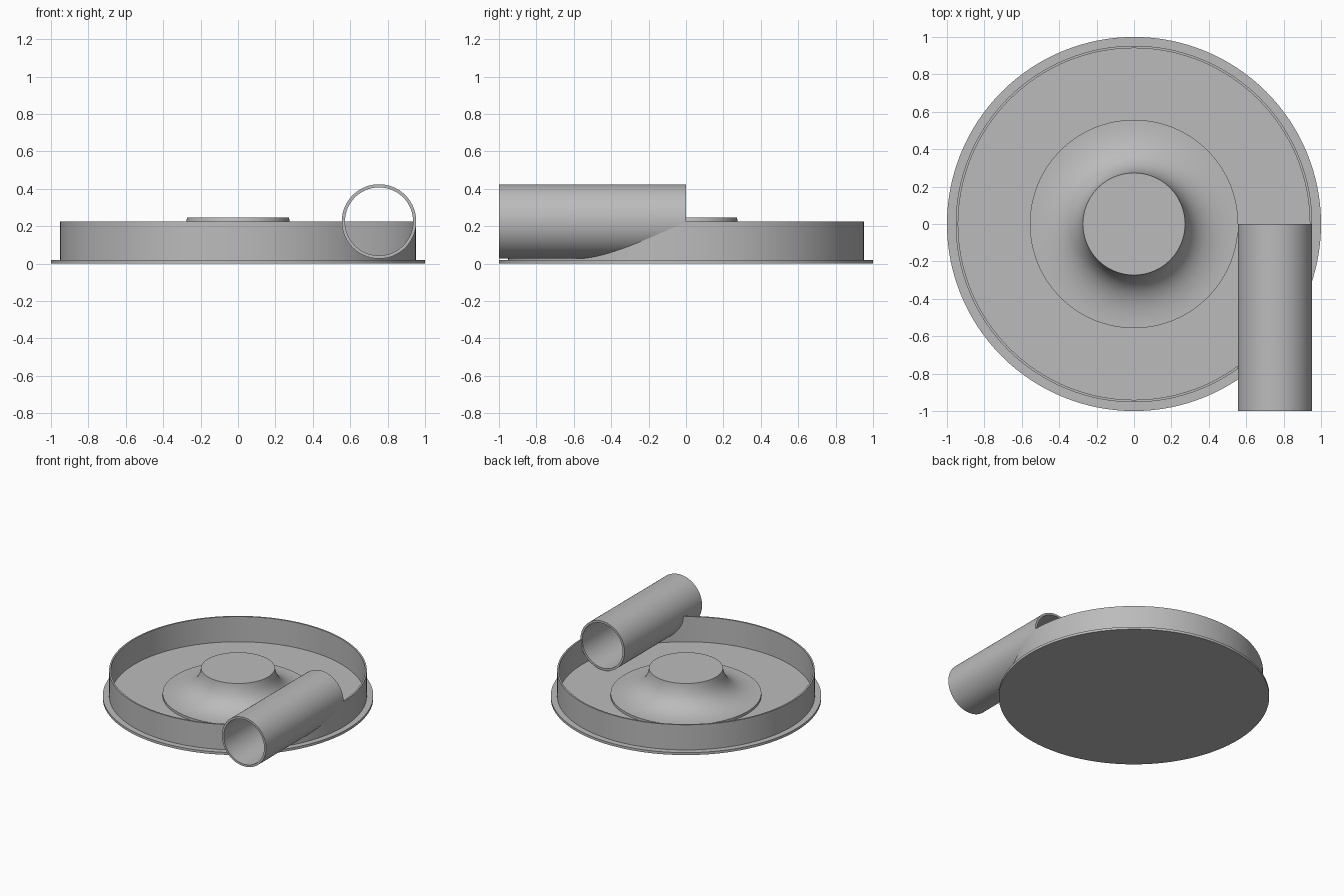
import bpy
import math
from mathutils import Matrix, Vector

if "Cube" in bpy.data.objects:
    bpy.data.objects.remove(bpy.data.objects["Cube"])

SEG = 128

grey = bpy.data.materials.new("plain grey")
grey.diffuse_color = (0.5, 0.5, 0.5, 1)
grey.use_nodes = True
grey.node_tree.nodes["Principled BSDF"].inputs["Base Color"].default_value = grey.diffuse_color


def lathe(name, profile, closed=False):
    """Revolve (radius, height) points about z; open profiles get end caps."""
    n = len(profile)
    verts, faces = [], []
    for i in range(SEG):
        a = 2 * math.pi * i / SEG
        verts += [(r * math.cos(a), r * math.sin(a), z) for r, z in profile]
    for i in range(SEG):
        j = (i + 1) % SEG
        for k in range(n if closed else n - 1):
            m = (k + 1) % n
            faces.append((i * n + k, j * n + k, j * n + m, i * n + m))
    if not closed:
        faces.append([i * n for i in reversed(range(SEG))])
        faces.append([i * n + n - 1 for i in range(SEG)])
    mesh = bpy.data.meshes.new(name)
    mesh.from_pydata(verts, [], faces)
    mesh.materials.append(grey)
    obj = bpy.data.objects.new(name, mesh)
    bpy.context.collection.objects.link(obj)
    return obj


def smooth(obj):
    bpy.ops.object.select_all(action='DESELECT')
    obj.select_set(True)
    bpy.context.view_layer.objects.active = obj
    bpy.ops.object.shade_smooth_by_angle(angle=math.radians(30))


def tube_ring(inner, outer, low, high):
    return [(inner, low), (outer, low), (outer, high), (inner, high)]


# Base plate with its projecting flange
base = lathe("base_plate", [(1.0, 0.0), (1.0, 0.02)])

# Thin upright wall of the housing
wall = lathe("housing_wall", tube_ring(0.94, 0.953, 0.02, 0.225), closed=True)

# Flared centre hub: short rim, then a curve sweeping up to the flat top
p0, p1, p2 = Vector((0.557, 0.04)), Vector((0.30, 0.04)), Vector((0.273, 0.245))
curve = []
for i in range(25):
    t = i / 24
    curve.append(tuple((1 - t) ** 2 * p0 + 2 * t * (1 - t) * p1 + t * t * p2))
hub = lathe("centre_hub", [(0.557, 0.02)] + curve)

# Open tangential outlet pipe, lying along y
lay_down = Matrix.Translation((0.754, 0, 0.225)) @ Matrix.Rotation(math.pi / 2, 4, 'X')
pipe = lathe("outlet_pipe", tube_ring(0.182, 0.199, 0.0, 1.0), closed=True)
pipe.data.transform(lay_down)

# Passage through the wall where the pipe crosses it
cutter = lathe("pipe_cutter", [(0.19, 0.002), (0.19, 1.0)])
cutter.data.transform(lay_down)
cutter.hide_render = True
cutter.hide_viewport = True
cut = wall.modifiers.new("pipe_passage", 'BOOLEAN')
cut.operation = 'DIFFERENCE'
cut.solver = 'EXACT'
cut.object = cutter

for part in (base, wall, hub, pipe):
    smooth(part)
